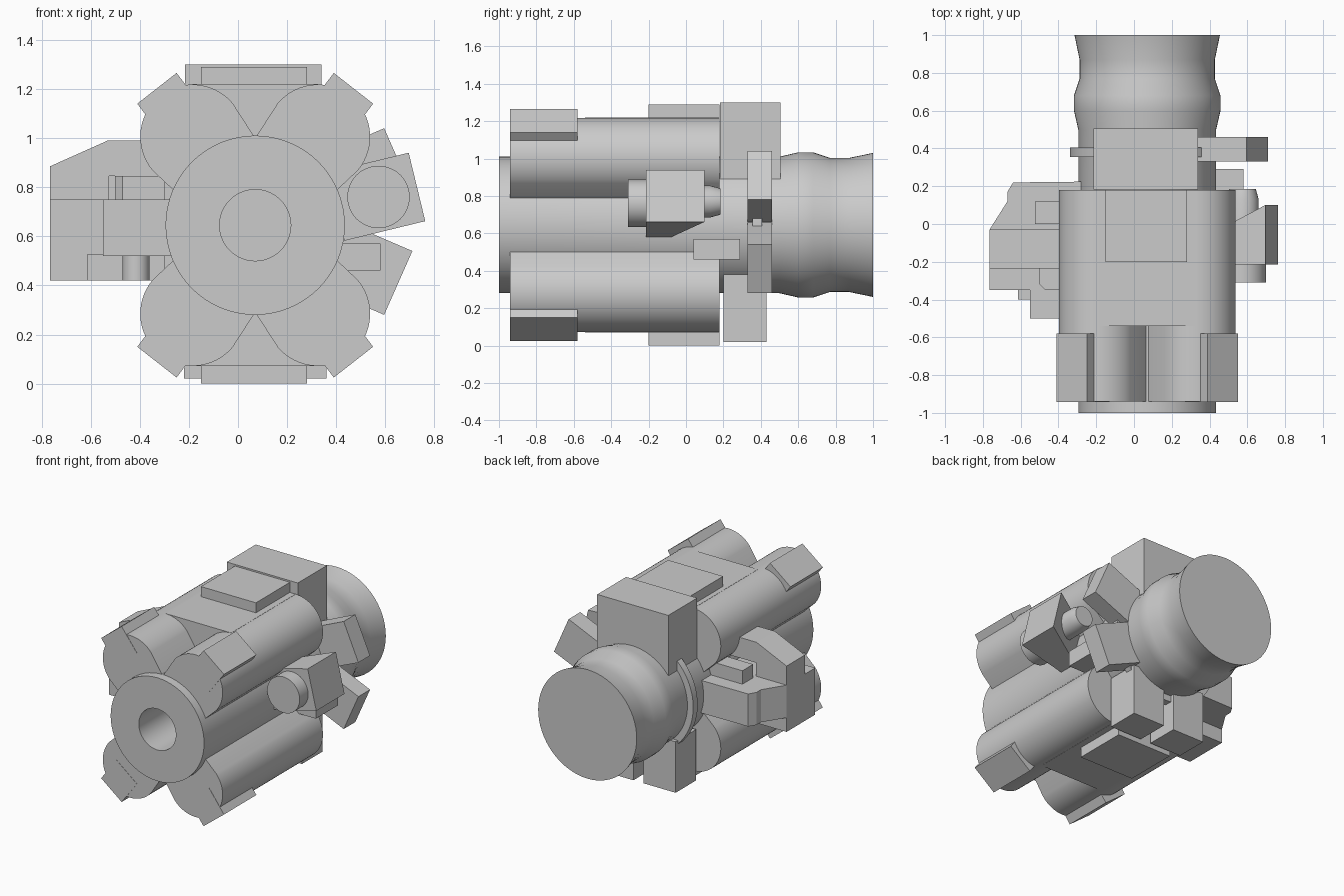
import bpy, bmesh
from math import sin, cos, pi, radians

if "Cube" in bpy.data.objects:
    bpy.data.objects.remove(bpy.data.objects["Cube"])

CX, CZ = 0.07, 0.645  # main axis of the body


def finish(name, bm, smooth):
    bmesh.ops.recalc_face_normals(bm, faces=bm.faces)
    me = bpy.data.meshes.new(name)
    bm.to_mesh(me)
    bm.free()
    ob = bpy.data.objects.new(name, me)
    bpy.context.collection.objects.link(ob)
    if smooth:
        bpy.ops.object.select_all(action='DESELECT')
        ob.select_set(True)
        bpy.context.view_layer.objects.active = ob
        bpy.ops.object.shade_smooth_by_angle(angle=radians(25))
    return ob


def prism(name, pts, axis, a, b, smooth=False):
    """Extrude a 2D outline along 'y' (x,z points) or 'z' (x,y points)."""
    bm = bmesh.new()
    place = {'y': lambda p, t: (p[0], t, p[1]), 'z': lambda p, t: (p[0], p[1], t)}[axis]
    va = [bm.verts.new(place(p, a)) for p in pts]
    vb = [bm.verts.new(place(p, b)) for p in pts]
    n = len(pts)
    for i in range(n):
        j = (i + 1) % n
        bm.faces.new((va[i], va[j], vb[j], vb[i]))
    bm.faces.new(va)
    bm.faces.new(vb)
    return finish(name, bm, smooth)


def box(name, x0, x1, y0, y1, z0, z1):
    return prism(name, [(x0, y0), (x1, y0), (x1, y1), (x0, y1)], 'z', z0, z1)


def lathe(name, prof, cx=CX, cz=CZ, n=64):
    """Revolve (y, radius) points about an axis parallel to y, closing both ends."""
    bm = bmesh.new()
    rings = [[bm.verts.new((cx + r * cos(2 * pi * i / n), y, cz + r * sin(2 * pi * i / n)))
              for i in range(n)] for y, r in prof]
    for p, q in zip(rings, rings[1:]):
        for i in range(n):
            j = (i + 1) % n
            bm.faces.new((p[i], p[j], q[j], q[i]))
    bm.faces.new(rings[0])
    bm.faces.new(rings[-1])
    return finish(name, bm, True)


# Main body: bored front, waisted flared rear
lathe("main_body", [(-0.6, 0.145), (-1, 0.145), (-1, 0.365), (0.5, 0.365), (0.6, 0.388),
                    (0.68, 0.388), (0.77, 0.358), (0.87, 0.358), (1, 0.385)])
lathe("rear_collar", [(0.355, 0.41), (0.405, 0.41)])

# Four side tubes with an end lug each
arc = [(0.325 + 0.213 * cos(radians(a)), 1.005 + 0.213 * sin(radians(a)))
       for a in range(-40, 142, 6)]
tube = arc + [(0.07, 1.0), (0.248, 0.856), (0.40, 0.785)]
lug = [(0.39, 1.265), (0.55, 1.14), (0.43, 0.98), (0.27, 1.107)]
for sx in (1, -1):
    for sz in (1, -1):
        def flip(pts):
            return [(CX + sx * (x - CX), CZ + sz * (z - CZ)) for x, z in pts]
        side = ("right" if sx > 0 else "left") + ("_upper" if sz > 0 else "_lower")
        prism("tube_" + side, flip(tube), 'y', -0.94, 0.18, True)
        prism("lug_" + side, flip(lug), 'y', -0.942, -0.58)

# Flat fillers between tubes, cover plates, rear blocks
box("top_filler", -0.185, 0.325, -0.54, 0.178, 0.95, 1.219)
box("bottom_filler", -0.185, 0.325, -0.54, 0.178, 0.071, 0.34)
box("top_plate", -0.15, 0.28, -0.2, 0.18, 1.15, 1.29)
box("bottom_plate", -0.15, 0.28, -0.2, 0.18, 0, 0.14)
box("top_rear_block", -0.215, 0.34, 0.182, 0.505, 0.8, 1.3)
box("bottom_rear_block_left", -0.22, 0.03, 0.2, 0.43, 0.02, 0.38)
box("bottom_rear_block_right", 0.11, 0.36, 0.2, 0.43, 0.02, 0.38)

# Right side: splayed brackets, small box and sensor unit
bracket = [(0.595, 1.04), (0.71, 0.78), (0.43, 0.66), (0.32, 0.92)]
prism("upper_bracket", bracket, 'y', 0.33, 0.46)
prism("lower_bracket", [(x, 1.32 - z) for x, z in bracket], 'y', 0.33, 0.46)
box("small_side_box", 0.38, 0.58, 0.04, 0.29, 0.46, 0.57)

sensor = prism("sensor_housing", [(0, -0.215), (0.34, -0.215), (0.34, -0.075), (0, 0.1)], 'z', 0, 0.287)
for v in sensor.data.vertices:  # tilt the housing: u runs inward, w runs down
    u, y, w = v.co
    v.co = (0.695 - 0.97 * u + 0.235 * w, y, 0.94 - 0.235 * u - 0.97 * w)
sensor.data.update()
bm = bmesh.new()
bm.from_mesh(sensor.data)
bmesh.ops.recalc_face_normals(bm, faces=bm.faces)
bm.to_mesh(sensor.data)
bm.free()
lathe("sensor_lens", [(-0.31, 0.127), (-0.1, 0.127)], 0.572, 0.76, 48)
lathe("sensor_rear", [(-0.1, 0.085), (0.13, 0.085), (0.185, 0.07)], 0.575, 0.77, 48)

# Left side: control assembly
prism("side_case", [(-0.2, 0.225), (-0.64, 0.22), (-0.67, 0.17), (-0.67, 0.12), (-0.765, -0.03),
                    (-0.765, -0.35), (-0.55, -0.35), (-0.55, -0.5), (-0.25, -0.5)], 'z', 0.52, 0.75)
box("side_case_base", -0.765, -0.3, -0.35, -0.03, 0.42, 0.53)
box("side_case_step", -0.615, -0.3, -0.4, -0.3, 0.42, 0.525)
prism("side_fin", [(-0.765, 0.74), (-0.765, 0.885), (-0.53, 0.99), (-0.3, 0.99), (-0.3, 0.845),
                   (-0.525, 0.845), (-0.525, 0.74)], 'y', -0.235, -0.03)
prism("fin_front_block", [(-0.3, -0.23), (-0.5, -0.23), (-0.5, -0.32), (-0.47, -0.35), (-0.3, -0.35)],
      'z', 0.74, 0.845)
box("fin_rear_block", -0.525, -0.25, 0.0, 0.12, 0.74, 0.845)
prism("side_post", [(-0.415 + 0.055 * cos(i * pi / 16), -0.43 + 0.055 * sin(i * pi / 16))
                    for i in range(32)], 'z', 0.42, 0.53, True)
